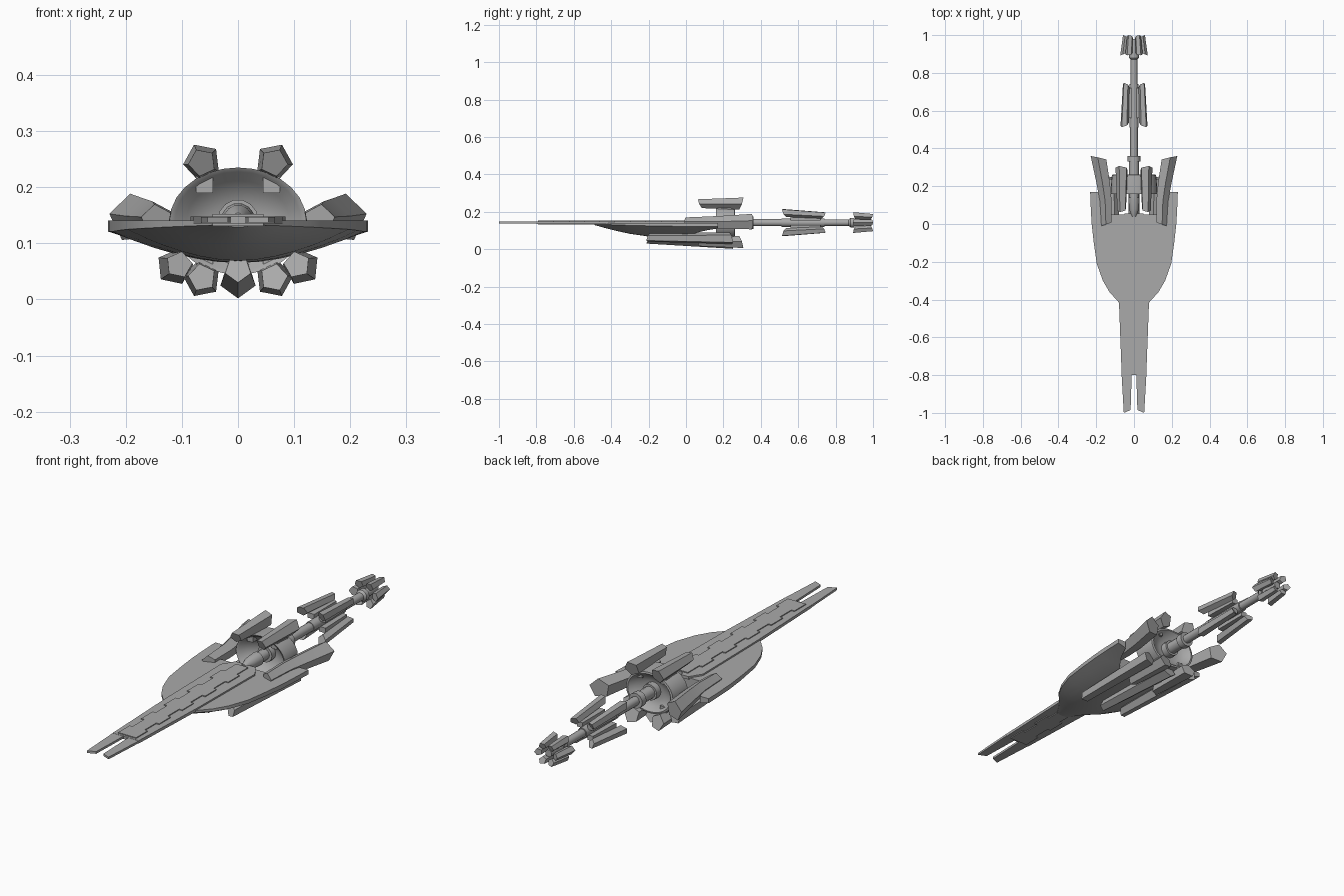
import bpy, math

if "Cube" in bpy.data.objects:
    bpy.data.objects.remove(bpy.data.objects["Cube"])

ZC = 0.142  # height of the long axis
mat = bpy.data.materials.new("hull_grey")
mat.diffuse_color = (0.4, 0.4, 0.4, 1)
mat.use_nodes = True
mat.node_tree.nodes["Principled BSDF"].inputs["Base Color"].default_value = mat.diffuse_color


def make(name, verts, faces, smooth=None):
    me = bpy.data.meshes.new(name)
    me.from_pydata(verts, [], faces)
    me.materials.append(mat)
    ob = bpy.data.objects.new(name, me)
    bpy.context.collection.objects.link(ob)
    bpy.ops.object.select_all(action='DESELECT')
    ob.select_set(True)
    bpy.context.view_layer.objects.active = ob
    bpy.ops.object.mode_set(mode='EDIT')
    bpy.ops.mesh.select_all(action='SELECT')
    bpy.ops.mesh.normals_make_consistent(inside=False)
    bpy.ops.object.mode_set(mode='OBJECT')
    if smooth:
        bpy.ops.object.shade_smooth_by_angle(angle=math.radians(smooth))
    return ob


def loft(name, rings, smooth=None):
    """Skin equal-length closed rings and cap both ends."""
    n = len(rings[0])
    verts = [v for r in rings for v in r]
    faces = [(k * n + i, k * n + (i + 1) % n, (k + 1) * n + (i + 1) % n, (k + 1) * n + i)
             for k in range(len(rings) - 1) for i in range(n)]
    faces += [tuple(range(n)), tuple(range(len(verts) - n, len(verts)))]
    return make(name, verts, faces, smooth)


def tube(name, stations, sides=5, out=0.0, slant=0.0, sz=1.0, smooth=None):
    """Tube along y through (x, y, z, r); a corner faces angle out, ends lean by slant."""
    rings = []
    for k, (x, y, z, r) in enumerate(stations):
        s = slant * (-1 if k == 0 else 1 if k == len(stations) - 1 else 0)
        rings.append([(x + r * math.cos(out + a), y + s * math.cos(a), z + r * sz * math.sin(out + a))
                      for a in (2 * math.pi * i / sides for i in range(sides))])
    return loft(name, rings, smooth)


def pair(name, stations, out, slant=0.0):
    """Pod on the right plus its mirror image on the left."""
    tube(name + "_right", stations, 5, out, slant, smooth=30)
    tube(name + "_left", [(-x, y, z, r) for x, y, z, r in stations], 5, math.pi - out, slant, smooth=30)


def slab(name, outline, z0, z1):
    loft(name, [[(x, y, z) for x, y in outline] for z in (z0, z1)])


# saucer hull: flat top and rounded keel
def section(y, xa, xb, w, depth, edge):
    xs = [xa + (xb - xa) * i / 12 for i in range(13)]
    top = [(x, y, 0.141) for x in xs]
    low = [(x, y, 0.141 - edge - depth * (1 - min(1, abs(x / w)) ** 1.8)) for x in reversed(xs)]
    return top + low


HULL = [(-0.49, 0.03, 0.004, 0.008), (-0.45, 0.055, 0.014, 0.009), (-0.41, 0.085, 0.024, 0.01),
        (-0.36, 0.13, 0.034, 0.012), (-0.3, 0.165, 0.045, 0.014), (-0.21, 0.197, 0.056, 0.016),
        (-0.1, 0.213, 0.057, 0.018), (0.0, 0.224, 0.056, 0.02), (0.05, 0.227, 0.053, 0.02)]
loft("saucer_hull", [section(y, -w, w, w, d, e) for y, w, d, e in HULL], 35)

# swept rear wings of the hull
for side, s in (("right", 1), ("left", -1)):
    loft("rear_wing_" + side, [section(y, s * a, s * w, w, d, 0.02) for y, a, w, d in
                               ((0.05, 0.125, 0.227, 0.053), (0.11, 0.165, 0.23, 0.045),
                                (0.17, 0.19, 0.232, 0.035))], 35)

# long spine deck with twin prongs
half = [(0.05, 0.055), (0.085, 0.0), (0.08, -0.4), (0.065, -0.8)]
slab("spine_deck", half + [(-x, y) for x, y in reversed(half)], 0.135, 0.148)
for side, s in (("right", 1), ("left", -1)):
    slab("prong_" + side, [(s * x, y) for x, y in
                           ((0.012, -0.79), (0.066, -0.79), (0.054, -1.0), (0.018, -0.985))], 0.137, 0.147)

# notched plates along the top and bottom of the spine
steps = []
for i in range(10):
    w = 0.045 if i % 2 else 0.03
    steps += [(w, 0.03 - 0.082 * i), (w, 0.03 - 0.082 * (i + 1))]
notched = steps + [(-x, y) for x, y in reversed(steps)]
slab("notched_strip_top", notched, 0.148, 0.152)
slab("notched_strip_bottom", notched, 0.131, 0.135)

# dished ring, hollow on both faces
ring_profile = [(0.02, 0.225), (0.4, 0.215), (0.75, 0.195), (0.92, 0.165), (1.0, 0.16), (1.0, 0.2),
                (0.96, 0.26), (0.88, 0.262), (0.7, 0.24), (0.4, 0.23), (0.02, 0.23)]
tube("dished_ring", [(0, y, 0.14, 0.122 * f) for f, y in ring_profile], 28, sz=0.78, smooth=35)

# central axle with hub and collars
axle = [(0.04, 0.012), (0.08, 0.026), (0.14, 0.03), (0.14, 0.024), (0.19, 0.024), (0.19, 0.036),
        (0.26, 0.036), (0.26, 0.027), (0.33, 0.027), (0.33, 0.034), (0.36, 0.034), (0.36, 0.02),
        (0.51, 0.02), (0.51, 0.023), (0.74, 0.023), (0.74, 0.018), (0.87, 0.018), (0.88, 0.026),
        (0.9, 0.026), (0.9, 0.02), (0.98, 0.016)]
tube("axle", [(0, y, ZC, r) for y, r in axle], 14, smooth=35)

# engine pods around the ring
pair("upper_pod", [(0.064, 0.075, 0.244, 0.025), (0.064, 0.295, 0.245, 0.034)], math.radians(65), 0.012)
pair("lower_pod", [(0.064, 0.075, 0.039, 0.025), (0.064, 0.295, 0.037, 0.034)], math.radians(-65), 0.012)
pair("outer_pod", [(0.145, 0.0, 0.142, 0.028), (0.148, 0.12, 0.142, 0.033), (0.162, 0.22, 0.142, 0.038),
                   (0.186, 0.35, 0.145, 0.044)], math.radians(10), 0.01)
pair("keel_pod", [(0.105, -0.2, 0.062, 0.024), (0.113, 0.24, 0.058, 0.033)], math.radians(-42), 0.012)
tube("keel_pod_centre", [(0, -0.2, 0.054, 0.024), (0, 0.24, 0.035, 0.033)], 5, math.radians(-90), 0.012, smooth=30)

# struts tying upper and lower pods to the ring
for name, z0, z1 in (("upper", 0.19, 0.235), ("lower", 0.05, 0.09)):
    for side, s in (("right", 1), ("left", -1)):
        slab(f"{name}_strut_{side}", [(s * x, y) for x, y in
                                      ((0.045, 0.17), (0.075, 0.17), (0.075, 0.25), (0.045, 0.25))], z0, z1)

# four middle pods on the axle
for name, s in (("upper", 1), ("lower", -1)):
    pair("middle_pod_" + name, [(0.05, 0.525, ZC + s * 0.053, 0.023), (0.042, 0.735, ZC + s * 0.04, 0.018)],
         s * math.radians(50), 0.012)
    for side, t in (("right", 1), ("left", -1)):
        slab(f"middle_fin_{name}_{side}", [(t * x, y) for x, y in
             ((0.012, 0.56), (0.045, 0.56), (0.04, 0.72), (0.012, 0.72))],
             ZC + s * 0.012, ZC + s * 0.035)

# six tail pods, closing in towards the rear
for i in range(6):
    a = math.radians(60 * i)
    tube(f"tail_pod_{i + 1}", [(0.053 * math.cos(a), 0.9, ZC + 0.044 * math.sin(a), 0.02),
                               (0.042 * math.cos(a), 0.993, ZC + 0.037 * math.sin(a), 0.016)],
         5, a, 0.007, smooth=30)
